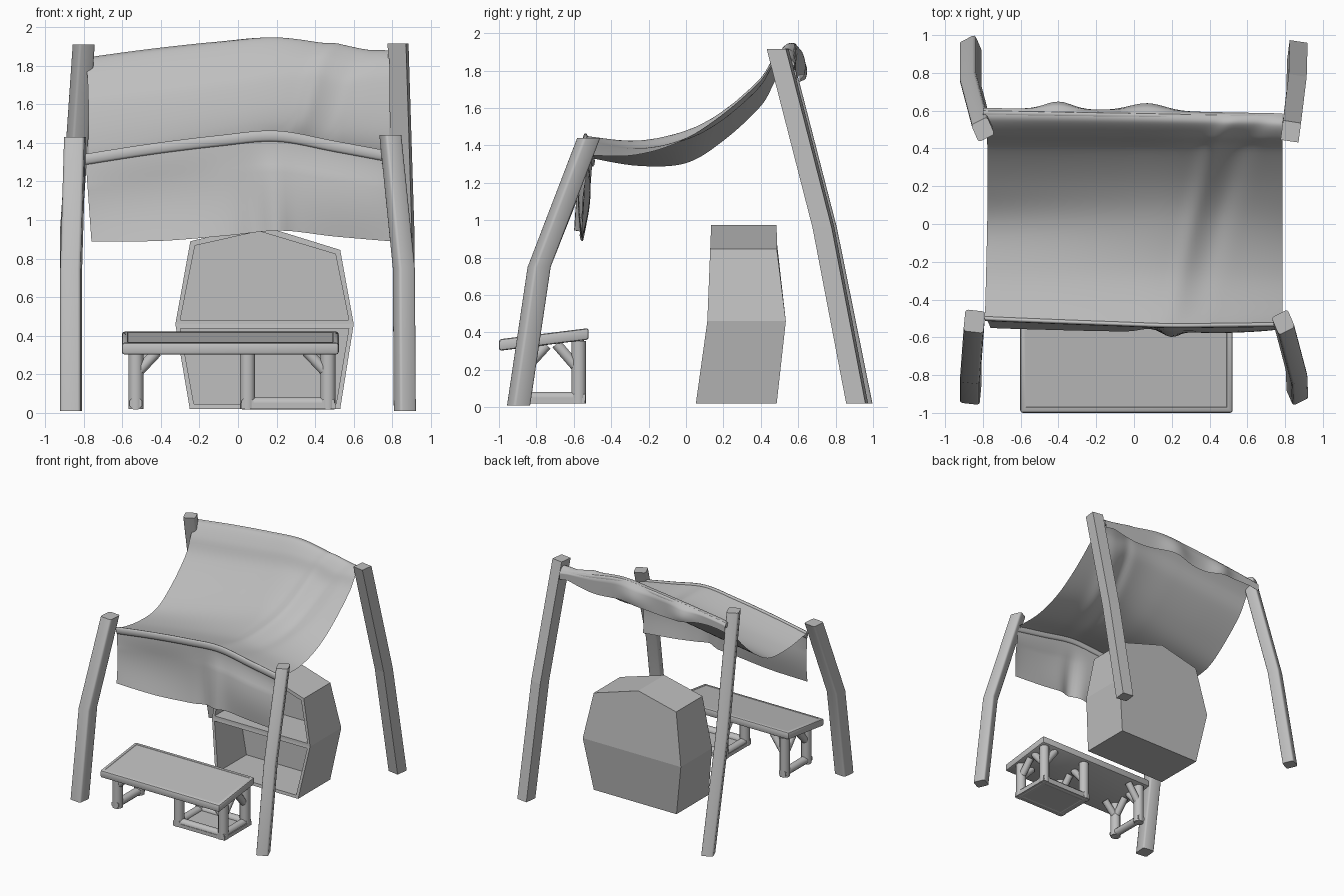
import bpy, bmesh, math
from mathutils import Vector

if "Cube" in bpy.data.objects:
    bpy.data.objects.remove(bpy.data.objects["Cube"])

grey = bpy.data.materials.new("plain grey")
grey.use_nodes = True
grey.diffuse_color = (0.52, 0.52, 0.52, 1)
grey.node_tree.nodes["Principled BSDF"].inputs["Base Color"].default_value = (0.52, 0.52, 0.52, 1)


def finish(bm, name, smooth=None):
    bmesh.ops.recalc_face_normals(bm, faces=bm.faces)
    mesh = bpy.data.meshes.new(name)
    bm.to_mesh(mesh)
    bm.free()
    mesh.materials.append(grey)
    ob = bpy.data.objects.new(name, mesh)
    bpy.context.collection.objects.link(ob)
    if smooth:
        bpy.ops.object.select_all(action="DESELECT")
        ob.select_set(True)
        bpy.context.view_layer.objects.active = ob
        bpy.ops.object.shade_smooth_by_angle(angle=math.radians(smooth))


def skin(bm, rings):
    """Join rings of points into a capped tube."""
    loops = [[bm.verts.new(p) for p in ring] for ring in rings]
    n = len(loops[0])
    for a, b in zip(loops, loops[1:]):
        for i in range(n):
            j = (i + 1) % n
            bm.faces.new((a[i], a[j], b[j], b[i]))
    bm.faces.new(loops[0])
    bm.faces.new(loops[-1])


def curve(pts, t):
    """Smooth curve through points, t from 0 to 1."""
    s = min(max(t, 0), 1) * (len(pts) - 1)
    i = min(int(s), len(pts) - 2)
    f = s - i
    p = [Vector(pts[min(max(k, 0), len(pts) - 1)]) for k in range(i - 1, i + 3)]
    return 0.5 * (2 * p[1] + (p[2] - p[0]) * f
                  + (2 * p[0] - 5 * p[1] + 4 * p[2] - p[3]) * f ** 2
                  + (3 * p[1] - p[0] - 3 * p[2] + p[3]) * f ** 3)


def bump(x, centre, width):
    return math.exp(-((x - centre) / width) ** 2)


def cloth(name, point, nu=48, nv=24):
    bm = bmesh.new()
    g = [[bm.verts.new(point(u / nu, v / nv)) for v in range(nv + 1)] for u in range(nu + 1)]
    for u in range(nu):
        for v in range(nv):
            bm.faces.new((g[u][v], g[u + 1][v], g[u + 1][v + 1], g[u][v + 1]))
    finish(bm, name, 60)


# Four bent posts, each square section turned a little about its axis
def post(name, path, half, turn, rounded):
    bm = bmesh.new()
    corners = [math.radians(turn + 45 + 90 * k) for k in range(4)]
    r = half * math.sqrt(2)
    skin(bm, [[(x + r * math.cos(a), y + 1.08 * r * math.sin(a), z) for a in corners] for x, y, z in path])
    if rounded:
        long_edges = [e for e in bm.edges if abs(e.verts[0].co.z - e.verts[1].co.z) > 0.1]
        bmesh.ops.bevel(bm, geom=long_edges, offset=0.014, segments=2, profile=0.5, affect="EDGES")
    finish(bm, name, 50 if rounded else None)


post("front_right_post", [(-0.865, -0.895, 0.01), (-0.865, -0.785, 0.75), (-0.845, -0.515, 1.43)], 0.053, -6, True)
post("front_left_post", [(0.865, -0.895, 0.01), (0.86, -0.785, 0.75), (0.79, -0.52, 1.44)], 0.047, 25, True)
post("back_right_post", [(-0.865, 0.935, 0.02), (-0.865, 0.745, 0.96), (-0.8, 0.5, 1.91)], 0.047, 25, True)
post("back_left_post", [(0.865, 0.915, 0.02), (0.86, 0.735, 0.96), (0.83, 0.49, 1.915)], 0.048, -8, False)

# Canopy: low profile along the sides, higher profile down the middle
side = [(-0.5, 1.33), (-0.25, 1.29), (0, 1.305), (0.2, 1.425), (0.4, 1.61), (0.48, 1.75), (0.55, 1.83), (0.6, 1.84)]
middle = [(-0.52, 1.45), (-0.25, 1.43), (0, 1.49), (0.2, 1.59), (0.4, 1.76), (0.48, 1.88), (0.55, 1.95), (0.6, 1.945)]
# x position, rise at the front and back edges, rise halfway along
rise = [(-0.79, 0, 0), (-0.45, 0.44, 0.25), (-0.1, 0.8, 0.55), (0.2, 1, 0.8), (0.5, 0.56, 0.75), (0.785, 0.12, 0.8)]


def sheet(u, v):
    x, edge, mid = curve(rise, u)
    belly = math.sin(math.pi * v)
    p = curve(side, v).lerp(curve(middle, v), edge + (mid - edge) * belly)
    crease = 0.022 * belly * (bump(x, 0.2 + 0.35 * v, 0.05) - bump(x, 0.32 + 0.4 * v, 0.07))
    return (x + (0.02 * belly - 0.01 * v) * (1 - u), p.x - 0.03 * u * v ** 3 - 0.03 * u * (1 - v), p.y + crease)


cloth("canopy", sheet, 60, 48)


# Cloth hanging from the front edge, with a fold near the middle
hem = [(-0.76, 0.89), (-0.4, 0.892), (-0.05, 0.92), (0.22, 0.945), (0.5, 0.915), (0.79, 0.89)]


def front_flap(u, v):
    top = Vector(sheet(u, 0))
    x, z = curve(hem, u)
    fold = bump(x, 0.2, 0.06) - 0.5 * bump(x, 0.08, 0.07)
    y = -0.515 - 0.02 * math.sin(math.pi * u) - 0.035 * v - 0.03 * v * fold
    y += 0.03 * math.sin(math.pi * v) * math.sin(5 * u + 0.6)
    return (top.x + (x - top.x) * v, top.y + (y - top.y) * min(1, 3 * v), top.z - 0.02 + (z - top.z + 0.02) * v)


cloth("front_flap", front_flap)


# Wavy cloth hanging behind the back edge, down to a nearly level hem
def back_flap(u, v):
    x, y, z = sheet(u, 1)
    wave = bump(x, -0.4, 0.1) + bump(x, 0.07, 0.13)
    bottom = min(z - 0.07, 1.76 + 0.02 * math.sin(14 * u) + 0.1 * max(0, u - 0.65))
    return (x, y + 0.015 * min(1, 4 * v) + 0.04 * wave * math.sin(2.2 * v), z + (bottom - z) * v)


cloth("back_flap", back_flap, 60, 16)


# Rolled edges at front and back
def roll(name, v, height, depth, shift):
    bm = bmesh.new()
    rings = []
    for i in range(41):
        c = Vector(sheet(i / 40, v)) + Vector(shift)
        rings.append([c + Vector((0, depth * math.cos(a), height * math.sin(a)))
                      for a in (j * math.tau / 10 for j in range(10))])
    skin(bm, rings)
    finish(bm, name, 60)


roll("front_roll", 0, 0.03, 0.013, (0, 0, -0.015))
roll("back_roll", 1, 0.022, 0.02, (0, -0.01, -0.02))

# Seven-sided cabinet with two open compartments
front_y = lambda z: 0.05 + 0.14 * z if z < 0.46 else 0.114 + 0.04 * (z - 0.46)
back_y = lambda z: 0.485 + 0.05 * max(0, 1 - abs(z - 0.45) / 0.4)
outline = [(-0.25, 0.02), (0.53, 0.02), (0.6, 0.46), (0.53, 0.845), (0.11, 0.975), (-0.247, 0.89), (-0.325, 0.46)]
bm = bmesh.new()
front = [bm.verts.new((x, front_y(z), z)) for x, z in outline]
back = [bm.verts.new((x, back_y(z), z)) for x, z in outline]
for i in range(len(outline)):
    j = (i + 1) % len(outline)
    bm.faces.new((front[i], front[j], back[j], back[i]))
openings = []
for ids in ((0, 1, 2, 6), (2, 3, 4, 5, 6)):
    openings.append(bm.faces.new([front[i] for i in ids]))
    bm.faces.new([back[i] for i in reversed(ids)])
bmesh.ops.recalc_face_normals(bm, faces=bm.faces)
bmesh.ops.inset_individual(bm, faces=openings, thickness=0.033)
pushed = bmesh.ops.extrude_discrete_faces(bm, faces=openings)["faces"]
for v in {v for f in pushed for v in f.verts}:
    v.co.y = 0.44
finish(bm, "cabinet")

# Slanted table top with a shallow sunken panel
bm = bmesh.new()
bmesh.ops.create_cube(bm, size=1)
for v in bm.verts:
    x, y, z = v.co
    v.co = (-0.04 + 1.125 * x, -0.76 + 0.48 * y, 0.362 + 0.06 * y + 0.062 * z)
bmesh.ops.bevel(bm, geom=bm.edges[:], offset=0.014, segments=2, profile=0.5, affect="EDGES")
bm.normal_update()
panel = max(bm.faces, key=lambda f: f.calc_area() * f.normal.z)
bmesh.ops.inset_region(bm, faces=[panel], thickness=0.022)
bmesh.ops.inset_region(bm, faces=[panel], thickness=0.003, depth=-0.002)
finish(bm, "table_top", 35)


# Table frames made of rounded bars
def bar(bm, a, b, r=0.042):
    a, b = Vector(a), Vector(b)
    turn = (b - a).to_track_quat("Z", "Y")
    skin(bm, [[p + turn @ Vector((r * math.cos(t), r * math.sin(t), 0))
               for t in ((k + 0.5) * math.tau / 8 for k in range(8))] for p in (a, b)])


ya, yb = -0.865, -0.573
under = lambda y: 0.33 + 0.125 * (y + 0.76)


def legs(bm, x, inward):
    for y, s in ((ya, 1), (yb, -1)):
        bar(bm, (x, y, 0.02), (x, y, under(y)))
        bar(bm, (x, y, 0.2), (x, y + s * 0.12, under(y + s * 0.12)), 0.03)
        if inward:
            bar(bm, (x, y, 0.2), (x + inward * 0.11, y, under(y)), 0.03)
    bar(bm, (x, ya - 0.035, 0.05), (x, yb + 0.035, 0.05), 0.034)


bm = bmesh.new()
legs(bm, -0.53, 1)
finish(bm, "table_frame_right", 50)

bm = bmesh.new()
legs(bm, 0.05, 0)
legs(bm, 0.467, -1)
for y in (ya, yb):
    bar(bm, (0.02, y, 0.05), (0.5, y, 0.05), 0.034)
finish(bm, "table_frame_left", 50)

# Floor board closing the bottom of the left frame
bm = bmesh.new()
bmesh.ops.create_cube(bm, size=1)
for v in bm.verts:
    v.co = (0.26 + 0.49 * v.co.x, -0.72 + 0.36 * v.co.y, 0.035 + 0.03 * v.co.z)
finish(bm, "frame_floor")
